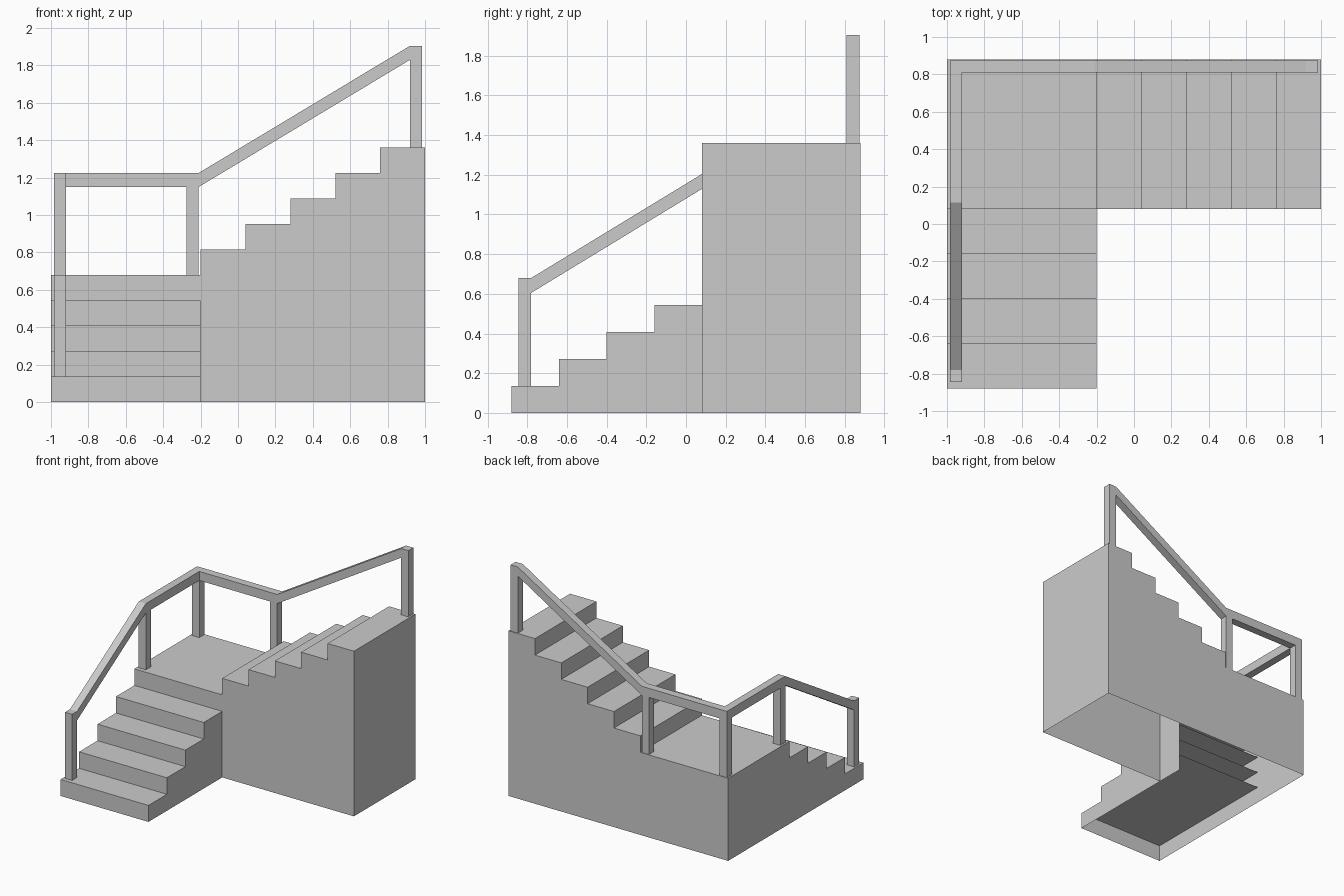
import bpy, bmesh
from mathutils import Vector

if "Cube" in bpy.data.objects:
    bpy.data.objects.remove(bpy.data.objects["Cube"])

RUN, RISE = 0.24, 0.136


def mesh_object(name, faces):
    """Build an object from (corner list, outward direction) pairs."""
    bm = bmesh.new()
    for pts, out in faces:
        f = bm.faces.new([bm.verts.new(p) for p in pts])
        f.normal_update()
        if f.normal.dot(Vector(out)) < 0:
            f.normal_flip()
    bmesh.ops.remove_doubles(bm, verts=bm.verts, dist=1e-5)
    me = bpy.data.meshes.new(name)
    bm.to_mesh(me)
    bm.free()
    ob = bpy.data.objects.new(name, me)
    bpy.context.collection.objects.link(ob)
    return ob


def prism(name, profile, to3d, a, b):
    """Closed solid: a 2D profile swept between depths a and b."""
    bm = bmesh.new()
    f = bm.faces.new([bm.verts.new(to3d(u, v, a)) for u, v in profile])
    ext = bmesh.ops.extrude_face_region(bm, geom=[f])
    move = Vector(to3d(0, 0, b)) - Vector(to3d(0, 0, a))
    bmesh.ops.translate(bm, vec=move,
                        verts=[v for v in ext["geom"] if isinstance(v, bmesh.types.BMVert)])
    bmesh.ops.recalc_face_normals(bm, faces=bm.faces)
    me = bpy.data.meshes.new(name)
    bm.to_mesh(me)
    bm.free()
    ob = bpy.data.objects.new(name, me)
    bpy.context.collection.objects.link(ob)


def along_x(u, v, d):
    return (u, d, v)


def along_y(u, v, d):
    return (d, u, v)


def flight(name, to3d, start, base, d0, d1, end_wall):
    """Hollow flight of five steps, open underneath; treads run to the end."""
    end = start + 5 * RUN
    outline = [(start, 0)]
    faces = []
    for i in range(5):
        u, z0, z1 = start + i * RUN, base + i * RISE, base + (i + 1) * RISE
        outline += [(u, z0), (u, z1)] if (i or base) else [(u, z1)]
        outline.append((u + RUN, z1))
        faces.append(([to3d(u, z0, d0), to3d(u, z0, d1), to3d(u, z1, d1), to3d(u, z1, d0)],
                      to3d(-1, 0, 0)))
        faces.append(([to3d(u, z1, d0), to3d(u, z1, d1), to3d(end, z1, d1), to3d(end, z1, d0)],
                      (0, 0, 1)))
    outline.append((end, 0))
    outline = list(dict.fromkeys(outline))
    for d, s in ((d0, -1), (d1, 1)):
        faces.append(([to3d(u, v, d) for u, v in outline], to3d(0, 0, s)))
    if end_wall:
        top = base + 5 * RISE
        faces.append(([to3d(end, 0, d0), to3d(end, 0, d1), to3d(end, top, d1), to3d(end, top, d0)],
                      to3d(1, 0, 0)))
    mesh_object(name, faces)


# Two flights at right angles
flight("lower_flight", along_y, -0.88, 0.0, -1.0, -0.2, False)
flight("upper_flight", along_x, -0.2, 0.68, 0.08, 0.88, True)

# Landing: top with outer left and back walls
X0, X1, Y0, Y1, H = -1.0, -0.2, 0.08, 0.88, 0.68
YM = Y0 + RUN
mesh_object("landing", [
    ([(X0, YM, H), (X1, YM, H), (X1, Y1, H), (X0, Y1, H)], (0, 0, 1)),
    ([(X0, YM, 0), (X0, Y1, 0), (X0, Y1, H), (X0, YM, H)], (-1, 0, 0)),
    ([(X0, Y1, 0), (X1, Y1, 0), (X1, Y1, H), (X0, Y1, H)], (0, 1, 0)),
])

# Handrails: sloping and level runs of constant depth
T, W = 0.075, 0.065
RX, RY = -0.985, 0.81


def rail(name, top, to3d, d):
    prism(name, top + [(u, v - T) for u, v in reversed(top)], to3d, d, d + W)


rail("side_handrail", [(-0.845, 0.68), (-0.78, 0.68), (0.115, 1.225), (RY, 1.225)], along_y, RX)
rail("back_handrail", [(RX, 1.225), (-0.21, 1.225), (0.92, 1.905), (0.985, 1.905)], along_x, RY)

# Posts under the rails
for name, x, y, z0, z1 in (
        ("bottom_post", RX, -0.845, 0.136, 0.605),
        ("landing_front_post", RX, 0.115, H, 1.15),
        ("landing_corner_post", RX, RY, H, 1.15),
        ("landing_back_post", -0.275, RY, H, 1.15),
        ("top_post", 0.92, RY, 1.36, 1.83)):
    prism(name, [(x, z0), (x + W, z0), (x + W, z1), (x, z1)], along_x, y, y + W)
